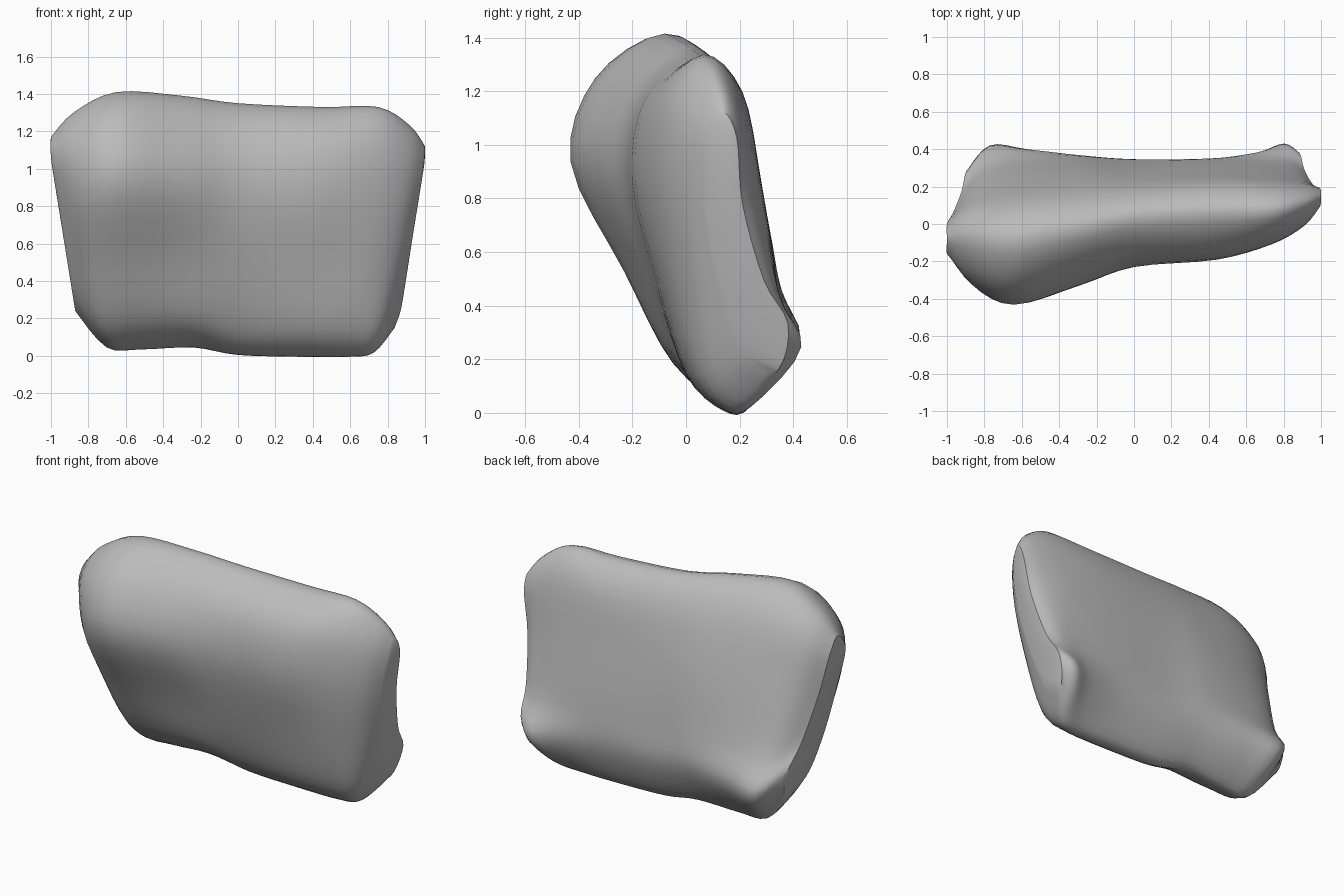
import bpy
import bmesh
from mathutils import Vector

default_cube = bpy.data.objects.get("Cube")
if default_cube:
    bpy.data.objects.remove(default_cube, do_unlink=True)

# Each slice: position, bottom z, top z, bottom y, top y,
# then depth of the front going up, then depth of the back going down
SLICES = [
    (-1, .25, 1.17, .17, -.08, (.03, -.07, -.13, -.16), (0, .06, .17, .28)),
    (-.88, .06, 1.3, .14, -.08, (-.02, -.17, -.32, -.28), (.07, .17, .3, .42)),
    (-.65, .05, 1.41, .14, -.09, (-.05, -.23, -.43, -.34), (.1, .22, .33, .4)),
    (-.3, .06, 1.39, .15, -.03, (-.04, -.18, -.33, -.24), (.14, .26, .34, .36)),
    (0, .02, 1.35, .14, .03, (0, -.13, -.23, -.17), (.18, .27, .33, .34)),
    (.45, .01, 1.33, .14, .06, (0, -.1, -.19, -.14), (.21, .28, .34, .34)),
    (.75, .01, 1.33, .14, .07, (.02, -.06, -.11, -.07), (.2, .27, .34, .38)),
    (.92, .03, 1.23, .16, .11, (.07, .02, -.02, .01), (.2, .25, .34, .43)),
    (1, .16, 1.12, .25, .14, (.21, .13, .08, .09), (.19, .21, .29, .38)),
]
FRONT_LEVELS = (.1, .35, .65, .88)
BACK_LEVELS = (.9, .65, .35, .18)
BASE_DEPTH = .1
STEPS = 4


def side_taper(z):
    """The sides draw in gently toward the base, then round under."""
    width = 1 - .16 * max(0, 1.05 - z)
    return width - .2 * max(0, .25 - z)


def spline(a, b, c, d, t):
    """Smooth curve from b to c, guided by the neighbours a and d."""
    return .5 * (2 * b + (c - a) * t + (2 * a - 5 * b + 4 * c - d) * t ** 2
                 + (3 * b - a - 3 * c + d) * t ** 3)


def refine(points, closed):
    """Add smooth in-between points along a row of control points."""
    count = len(points)

    def pick(i):
        return points[i % count] if closed else points[max(0, min(count - 1, i))]

    result = []
    for i in range(count if closed else count - 1):
        for step in range(STEPS):
            result.append(spline(pick(i - 1), pick(i), pick(i + 1), pick(i + 2), step / STEPS))
    if not closed:
        result.append(points[-1].copy())
    return result


def slice_outline(position, low, high, low_y, high_y, front, back):
    """Closed outline of one upright slice, with a narrow flat base."""
    outline = [(low_y, 0)] + list(zip(front, FRONT_LEVELS))
    outline += [(high_y, 1)] + list(zip(back, BACK_LEVELS))
    outline.append((low_y + BASE_DEPTH, .01))
    points = []
    for y, level in outline:
        z = low + (high - low) * level
        points.append(Vector((position * side_taper(z), y, z)))
    return refine(points, True)


# Cushion body: skin the slices from side to side
outlines = [slice_outline(*data) for data in SLICES]
rails = [refine(list(rail), False) for rail in zip(*outlines)]
bm = bmesh.new()
grid = [[bm.verts.new(point) for point in rail] for rail in rails]
for i, rail in enumerate(grid):
    following = grid[(i + 1) % len(grid)]
    for j in range(len(rail) - 1):
        bm.faces.new((rail[j], rail[j + 1], following[j + 1], following[j]))

# Gusset at each end: strips joining the front edge to the back edge
for end in (0, -1):
    loop = [rail[end] for rail in grid]
    for i in range(len(loop) // 2):
        corners = (loop[i], loop[i + 1], loop[-i - 1], loop[-i])
        bm.faces.new(list(dict.fromkeys(corners)))
bmesh.ops.recalc_face_normals(bm, faces=bm.faces[:])

mesh = bpy.data.meshes.new("cushion")
bm.to_mesh(mesh)
bm.free()
cushion = bpy.data.objects.new("cushion", mesh)
bpy.context.collection.objects.link(cushion)

# Plain grey fabric
fabric = bpy.data.materials.new("grey fabric")
fabric.use_nodes = True
color = (.5, .5, .5, 1)
fabric.diffuse_color = color
fabric.node_tree.nodes["Principled BSDF"].inputs["Base Color"].default_value = color
mesh.materials.append(fabric)

bpy.ops.object.select_all(action='DESELECT')
cushion.select_set(True)
bpy.context.view_layer.objects.active = cushion
bpy.ops.object.shade_smooth_by_angle(angle=.7)
